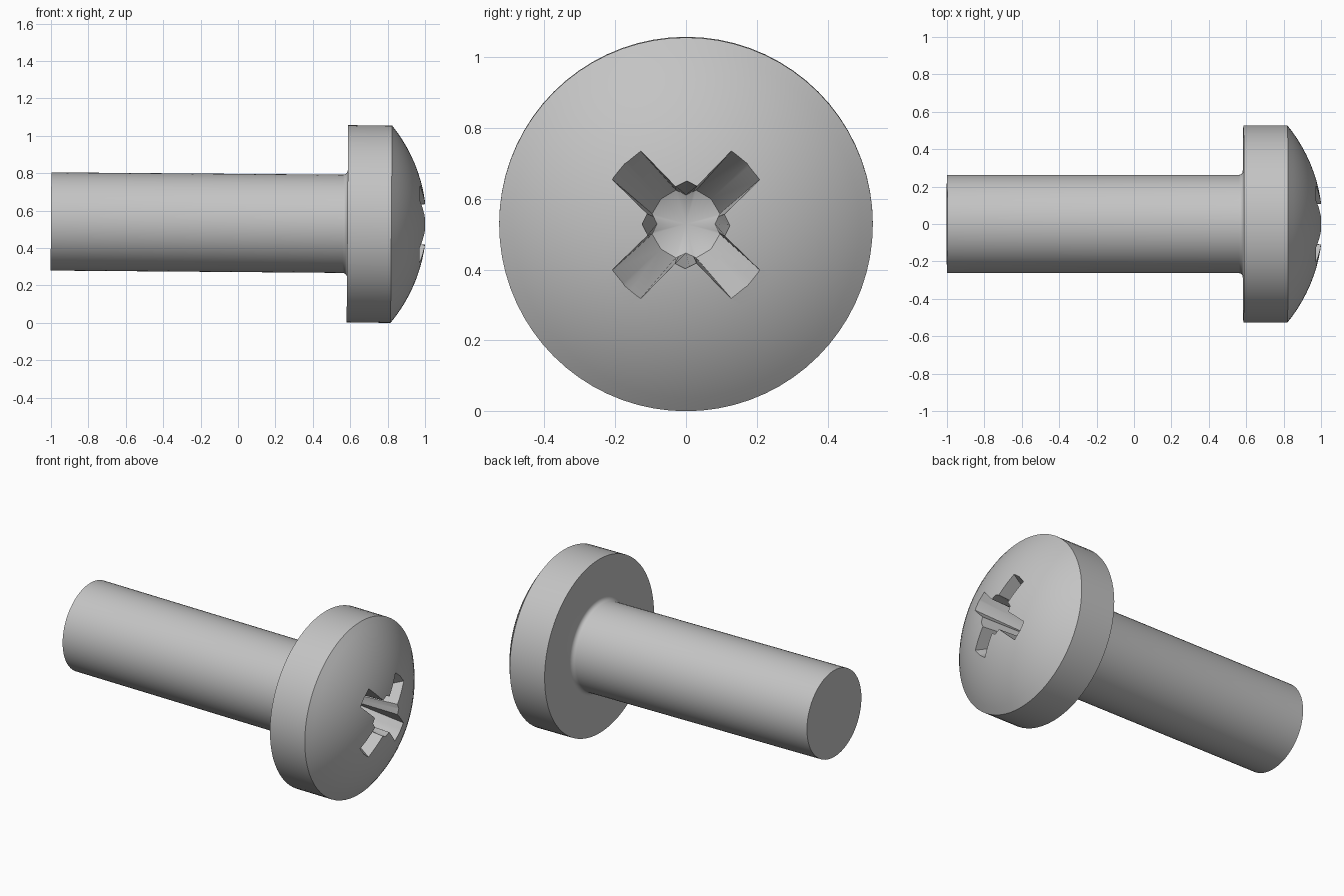
import bpy, bmesh
from math import sin, cos, pi, asin
from mathutils import Vector, Matrix

default = bpy.data.objects.get("Cube")
if default:
    bpy.data.objects.remove(default, do_unlink=True)

HEAD_R, SHAFT_R = 0.5275, 0.2625
RIM_X, APEX_X, BACK_X = 0.82, 1.008, 0.585
TILT = 0.008

steel = bpy.data.materials.new("grey steel")
steel.use_nodes = True
colour = (0.55, 0.55, 0.55, 1)
steel.diffuse_color = colour
steel.node_tree.nodes["Principled BSDF"].inputs["Base Color"].default_value = colour


def finish(bm, name):
    bmesh.ops.recalc_face_normals(bm, faces=bm.faces)
    mesh = bpy.data.meshes.new(name)
    bm.to_mesh(mesh)
    bm.free()
    mesh.materials.append(steel)
    obj = bpy.data.objects.new(name, mesh)
    bpy.context.collection.objects.link(obj)
    return obj


# Lathe profile (x, radius): plain shaft, small fillet, rim, then domed head
profile = [(-1, 0), (-1, SHAFT_R)]
fillet = 0.025
for i in range(6):
    a = i / 5 * pi / 2
    profile.append((BACK_X - fillet + fillet * sin(a), SHAFT_R + fillet * (1 - cos(a))))
profile += [(BACK_X, HEAD_R)]
rise = APEX_X - RIM_X
dome_r = (HEAD_R ** 2 + rise ** 2) / (2 * rise)
spread = asin(HEAD_R / dome_r)
for i in range(13):
    a = spread * (1 - i / 12)
    profile.append((APEX_X - dome_r * (1 - cos(a)), dome_r * sin(a)))

bm = bmesh.new()
verts = [bm.verts.new((x, 0, r)) for x, r in profile]
edges = [bm.edges.new(pair) for pair in zip(verts, verts[1:])]
bmesh.ops.spin(bm, geom=verts + edges, cent=(0, 0, 0), axis=(1, 0, 0),
               angle=2 * pi, steps=72, use_merge=False)
bmesh.ops.remove_doubles(bm, verts=bm.verts, dist=1e-5)
screw = finish(bm, "screw")

# Tapered cross recess: one arm outline (along, across), repeated four times
top_arm = [(0.098, -0.055), (0.242, -0.057), (0.249, 0), (0.242, 0.057),
           (0.098, 0.055), (0.085, 0.085)]
floor_arm = [(0.08, -0.05), (0.088, -0.047), (0.1, 0), (0.088, 0.047),
             (0.08, 0.05), (0.058, 0.058)]


def cross(arm, x):
    points = []
    for k in range(4):
        a = pi / 4 + k * pi / 2
        points += [Vector((x, u * cos(a) - v * sin(a), u * sin(a) + v * cos(a)))
                   for u, v in arm]
    return points


floor = cross(floor_arm, 0.69)
mouth = [t + (t - f) * 0.2 for t, f in zip(cross(top_arm, 0.98), floor)]
bm = bmesh.new()
low = [bm.verts.new(p) for p in floor]
high = [bm.verts.new(p) for p in mouth]
tip = bm.verts.new((0.65, 0, 0))
lid = bm.verts.new((mouth[0].x, 0, 0))
for i in range(len(low)):
    j = (i + 1) % len(low)
    bm.faces.new((low[i], low[j], high[j], high[i]))
    bm.faces.new((low[j], low[i], tip))
    bm.faces.new((high[i], high[j], lid))
cutter = finish(bm, "recess_cutter")
cutter.hide_render = True

# Cut the recess into the head
bpy.context.view_layer.update()
cut = screw.modifiers.new("recess", 'BOOLEAN')
cut.operation = 'DIFFERENCE'
cut.solver = 'EXACT'
cut.object = cutter
bpy.ops.object.select_all(action='DESELECT')
screw.select_set(True)
bpy.context.view_layer.objects.active = screw
bpy.ops.object.modifier_apply(modifier=cut.name)
bpy.data.objects.remove(cutter, do_unlink=True)

# Lay the screw on its head rim with a very slight tilt
screw.data.transform(Matrix.Translation((0, 0, HEAD_R + RIM_X * TILT))
                     @ Matrix.Rotation(TILT, 4, 'Y'))
bpy.ops.object.shade_smooth_by_angle(angle=pi / 7)
